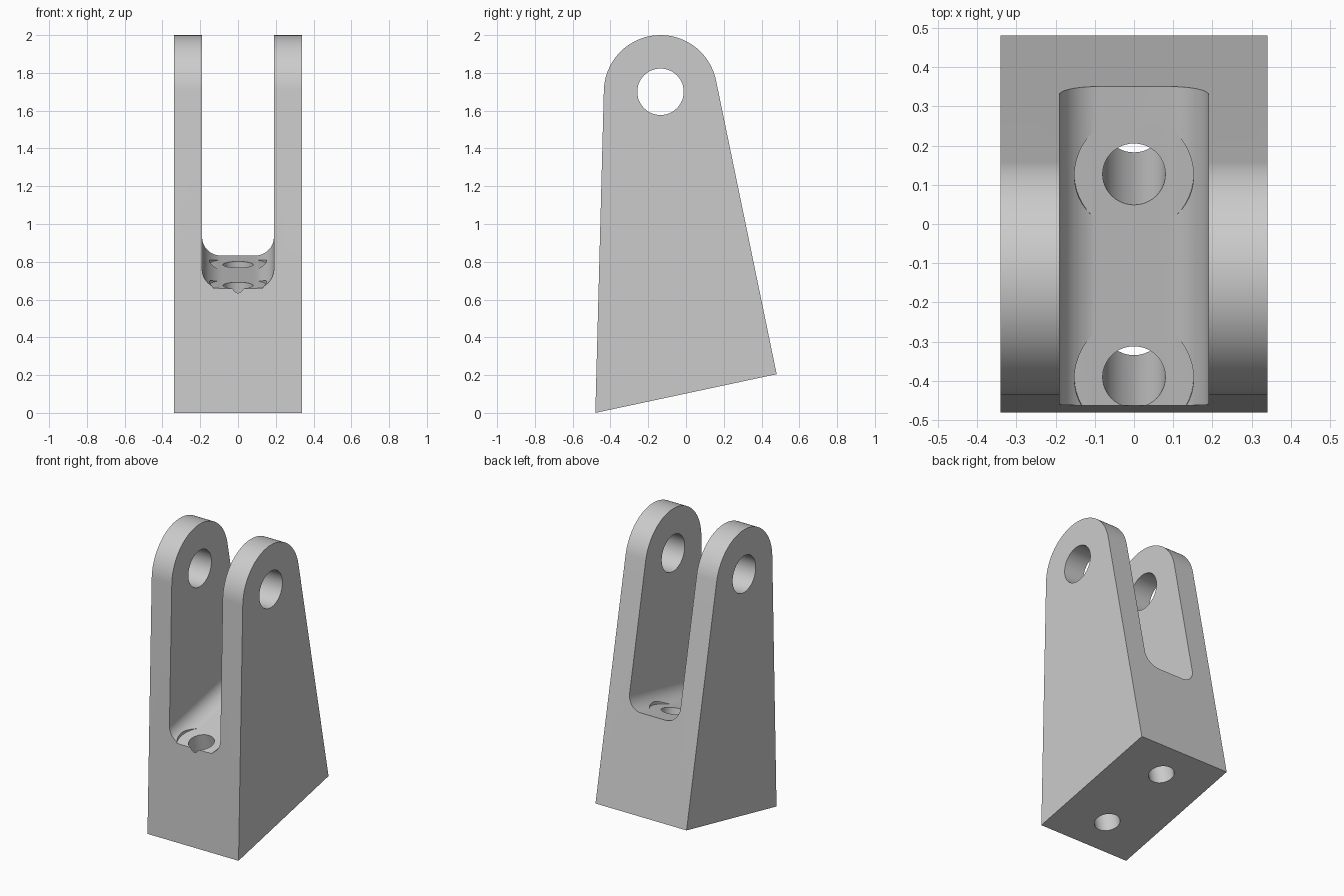
import bpy, bmesh
from math import atan2, acos, cos, sin, pi, hypot, radians
from mathutils import Matrix, Vector

old = bpy.data.objects.get("Cube")
if old:
    bpy.data.objects.remove(old, do_unlink=True)

HALF_WIDTH, SLOT_HALF, FILLET = 0.34, 0.19, 0.1
EYE_Y, EYE_Z, EYE_R, PIN_R = -0.135, 1.70, 0.30, 0.123
HEEL, TOE = (-0.48, 0.0), (0.48, 0.205)
TILT = atan2(TOE[1] - HEEL[1], TOE[0] - HEEL[0])
FLOOR = 0.641                      # slot floor height above the sloping base

# Frame of the sloping base: origin at the heel, z normal to the base
base_frame = Matrix.Translation((0, HEEL[0], HEEL[1])) @ Matrix.Rotation(TILT, 4, 'X')

grey = bpy.data.materials.new("light_grey")
grey.use_nodes = True
colour = (0.6, 0.6, 0.6, 1)
grey.diffuse_color = colour
grey.node_tree.nodes["Principled BSDF"].inputs["Base Color"].default_value = colour


def arc(cx, cy, r, start, end, steps):
    return [(cx + r * cos(start + (end - start) * i / steps),
             cy + r * sin(start + (end - start) * i / steps)) for i in range(steps + 1)]


def prism(name, points, direction, matrix=Matrix()):
    """Solid swept from a flat outline along a direction."""
    bm = bmesh.new()
    face = bm.faces.new([bm.verts.new(p) for p in points])
    swept = bmesh.ops.extrude_face_region(bm, geom=[face])["geom"]
    bmesh.ops.translate(bm, vec=Vector(direction),
                        verts=[v for v in swept if isinstance(v, bmesh.types.BMVert)])
    bmesh.ops.recalc_face_normals(bm, faces=bm.faces)
    bm.transform(matrix)
    mesh = bpy.data.meshes.new(name)
    bm.to_mesh(mesh)
    bm.free()
    mesh.materials.append(grey)
    obj = bpy.data.objects.new(name, mesh)
    bpy.context.collection.objects.link(obj)
    return obj


def cut(body, cutter):
    bpy.context.view_layer.objects.active = body
    mod = body.modifiers.new("cut", 'BOOLEAN')
    mod.operation, mod.solver, mod.object = 'DIFFERENCE', 'EXACT', cutter
    bpy.ops.object.modifier_apply(modifier=mod.name)
    bpy.data.objects.remove(cutter, do_unlink=True)


def tangent_angle(point, side):
    dy, dz = point[0] - EYE_Y, point[1] - EYE_Z
    return atan2(dz, dy) + side * acos(EYE_R / hypot(dy, dz))


# Body: tapered side outline with a round top tangent to both edges
outline = [HEEL, TOE] + arc(EYE_Y, EYE_Z, EYE_R, tangent_angle(TOE, 1),
                            tangent_angle(HEEL, -1) + 2 * pi, 48)
bracket = prism("clevis_bracket", [(-HALF_WIDTH, y, z) for y, z in outline],
                (2 * HALF_WIDTH, 0, 0))

# Slot between the ears, with a rounded floor parallel to the base
inner = SLOT_HALF - FILLET
section = (arc(-inner, FLOOR + FILLET, FILLET, pi, 1.5 * pi, 16)
           + arc(inner, FLOOR + FILLET, FILLET, 1.5 * pi, 2 * pi, 16)
           + [(SLOT_HALF, 2.6), (-SLOT_HALF, 2.6)])
cut(bracket, prism("slot_cutter", [(x, -1, z) for x, z in section], (0, 3, 0), base_frame))

# Pin hole through both ears
ring = arc(EYE_Y, EYE_Z, PIN_R, 0, 2 * pi, 48)[:-1]
cut(bracket, prism("pin_cutter", [(-1, y, z) for y, z in ring], (2, 0, 0)))

# Bolt holes normal to the base, each with a spot face cut into the floor fillets
for floor_y in (-0.39, 0.127):
    along = (floor_y - HEEL[0] + FLOOR * sin(TILT)) / cos(TILT)
    for name, radius, low in (("spot_face_cutter", 0.152, FLOOR + 0.001),
                              ("bolt_cutter", 0.08, -0.2)):
        ring = arc(0, along, radius, 0, 2 * pi, 48)[:-1]
        cut(bracket, prism(name, [(x, y, low) for x, y in ring],
                           (0, 0, FLOOR + 0.15 - low), base_frame))

bpy.ops.object.select_all(action='DESELECT')
bracket.select_set(True)
bpy.context.view_layer.objects.active = bracket
bpy.ops.object.shade_smooth_by_angle(angle=radians(30))
